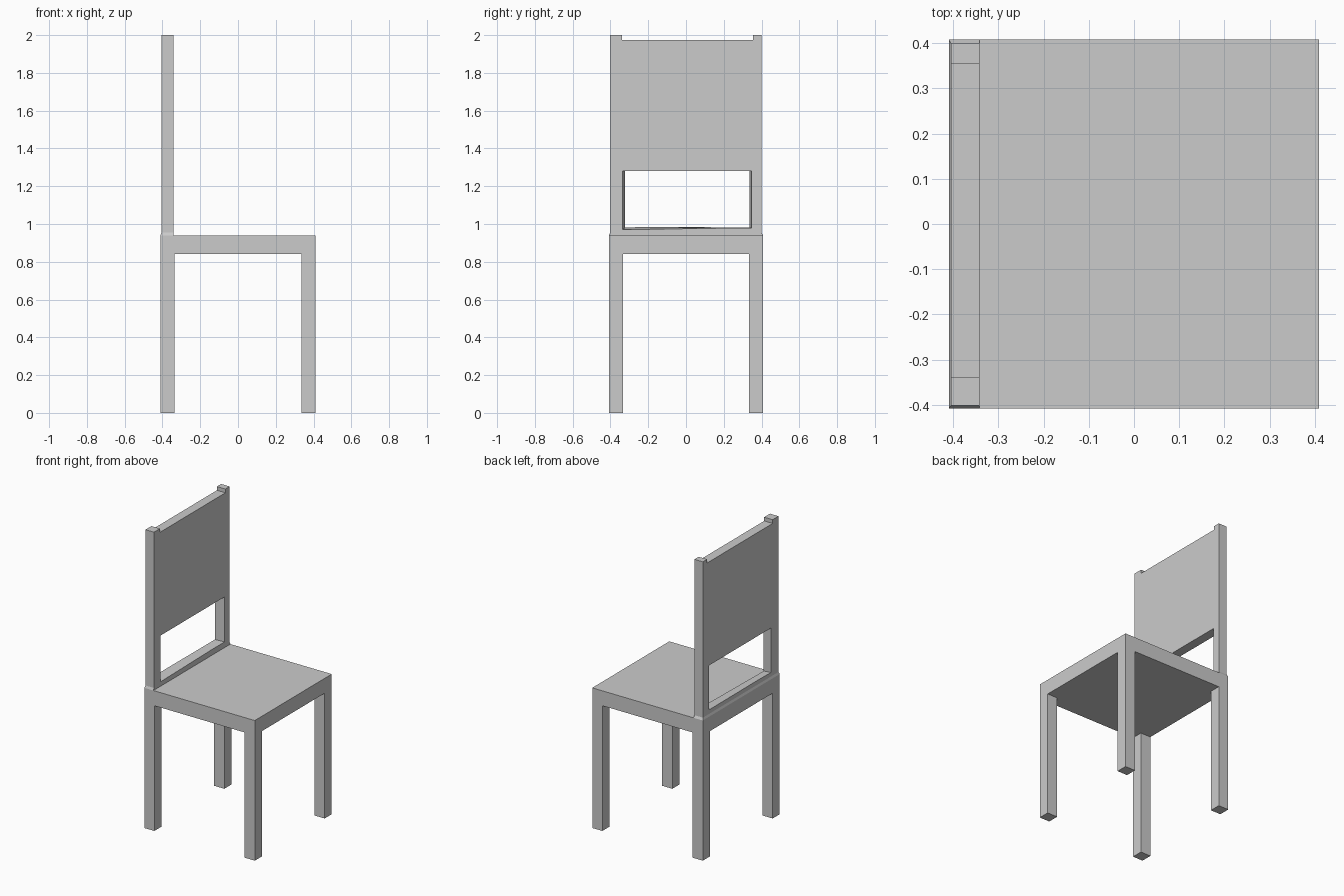
import bpy, bmesh

if "Cube" in bpy.data.objects:
    bpy.data.objects.remove(bpy.data.objects["Cube"])


def finish(bm, name):
    bmesh.ops.recalc_face_normals(bm, faces=bm.faces)
    mesh = bpy.data.meshes.new(name)
    bm.to_mesh(mesh)
    bm.free()
    obj = bpy.data.objects.new(name, mesh)
    bpy.context.collection.objects.link(obj)
    return obj


def loft(name, loop_a, loop_b):
    """Solid between two matching outlines."""
    bm = bmesh.new()
    a = [bm.verts.new(p) for p in loop_a]
    b = [bm.verts.new(p) for p in loop_b]
    bm.faces.new(a)
    bm.faces.new(b)
    n = len(a)
    for i in range(n):
        j = (i + 1) % n
        bm.faces.new((a[i], a[j], b[j], b[i]))
    return finish(bm, name)


def rect(x0, x1, y0, y1, z):
    return [(x0, y0, z), (x1, y0, z), (x1, y1, z), (x0, y1, z)]


# Seat slab with four legs pulled down from its corners
W, D, LEG = 0.41, 0.408, 0.075
SEAT_Z, SEAT_TOP = 0.84, 0.94
xs = [-W, -W + LEG, W - LEG, W]
ys = [-D, -D + LEG, D - LEG, D]
bm = bmesh.new()
grid = [[bm.verts.new((x, y, SEAT_Z)) for y in ys] for x in xs]
cells = {(i, j): bm.faces.new((grid[i][j], grid[i + 1][j], grid[i + 1][j + 1], grid[i][j + 1]))
         for i in range(3) for j in range(3)}
top = bmesh.ops.extrude_face_region(bm, geom=list(cells.values()), use_keep_orig=True)
for v in [g for g in top["geom"] if isinstance(g, bmesh.types.BMVert)]:
    v.co.z = SEAT_TOP
for i in (0, 2):
    for j in (0, 2):
        leg = bmesh.ops.extrude_discrete_faces(bm, faces=[cells[i, j]])["faces"][0]
        for v in leg.verts:
            v.co.z = 0.0
finish(bm, "seat_and_legs")

# Backrest plate with two raised post tips
X0, X1 = -0.405, -0.342
outline = [(-0.402, 0.955), (0.40, 0.955), (0.40, 2.0), (0.355, 2.0),
           (0.355, 1.975), (-0.34, 1.975), (-0.34, 2.0), (-0.402, 2.0)]
backrest = loft("backrest", [(X0, y, z) for y, z in outline],
                [(X1, y, z) for y, z in outline])

# Slightly flared opening cut below the panel
rear = [(-0.322, 0.982), (0.335, 0.982), (0.335, 1.28), (-0.322, 1.28)]
front = [(-0.335, 0.970), (0.347, 0.978), (0.347, 1.28), (-0.335, 1.28)]


def section(x):
    t = (x - X0) / (X1 - X0)
    return [(x, a[0] + (b[0] - a[0]) * t, a[1] + (b[1] - a[1]) * t)
            for a, b in zip(rear, front)]


cutter = loft("opening_cutter", section(X0 - 0.02), section(X1 + 0.02))
cutter.hide_render = True
cutter.hide_viewport = True
cut = backrest.modifiers.new("opening", "BOOLEAN")
cut.operation = "DIFFERENCE"
cut.solver = "EXACT"
cut.object = cutter

# Small tapered foot joining backrest to seat
loft("backrest_foot", rect(-W, X1, -D, D, SEAT_TOP),
     rect(X0, X1, -0.402, 0.40, 0.955))
